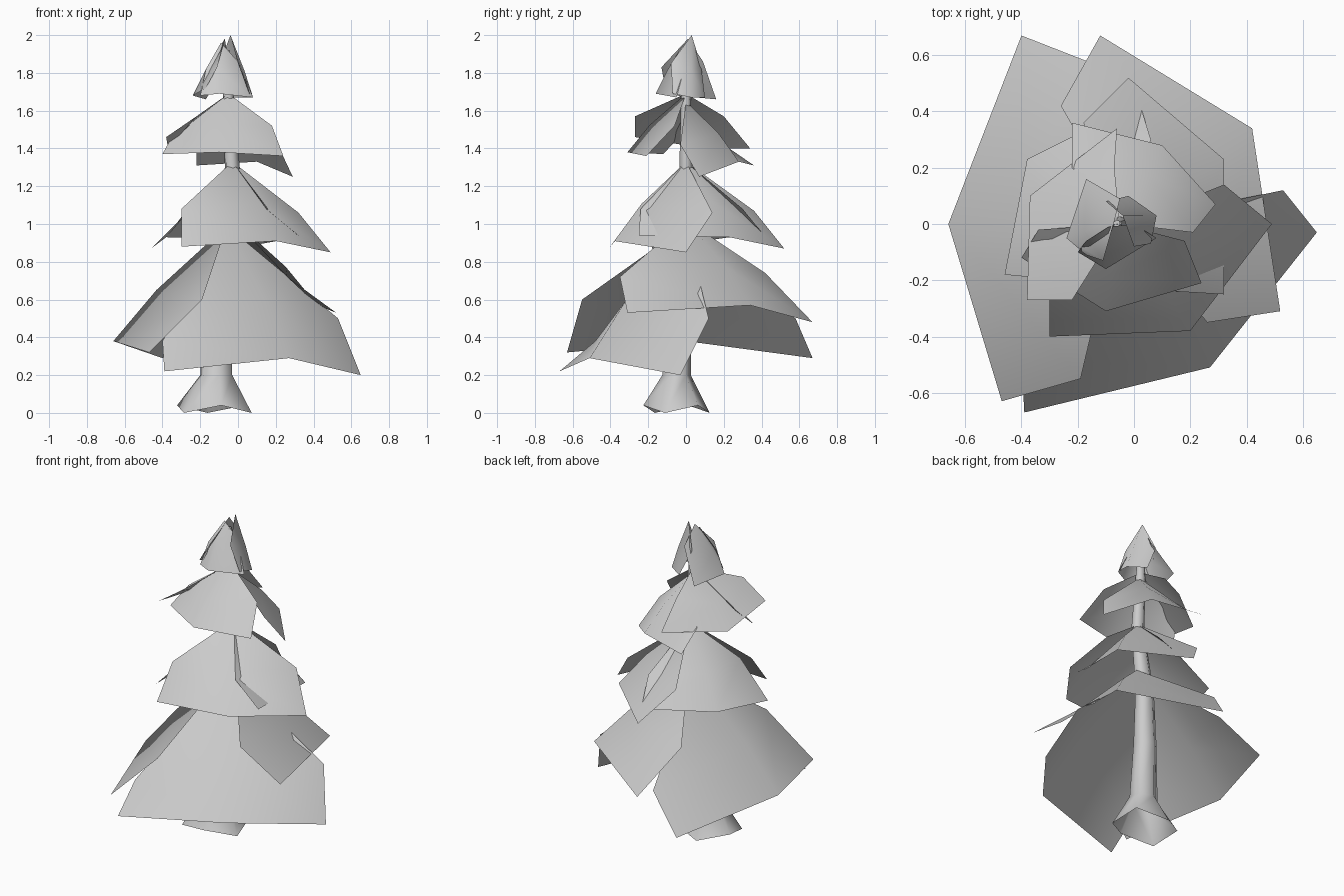
import bpy, bmesh, math
from mathutils import Vector


def finish(bm, name):
    bmesh.ops.recalc_face_normals(bm, faces=bm.faces[:])
    me = bpy.data.meshes.new(name)
    bm.to_mesh(me)
    bm.free()
    for p in me.polygons:
        p.use_smooth = True
    ob = bpy.data.objects.new(name, me)
    bpy.context.collection.objects.link(ob)
    return ob


def sheet(name, apex, rim, bulge=0.045):
    """Open bough: apex, bulged middle ring, drooping rim.
    First and last rim entries are the middle-ring corners."""
    apex = Vector(apex)
    pts = [Vector(p) for p in rim]
    outer = pts[1:-1]
    mid = []
    for p in outer:
        d = p - apex
        mid.append(apex + d * 0.62 + Vector((0, 0, bulge * d.length)))
    mid[0], mid[-1] = pts[0], pts[-1]
    bm = bmesh.new()
    a = bm.verts.new(apex)
    m = [bm.verts.new(p) for p in mid]
    o = [bm.verts.new(p) for p in outer]
    for i in range(len(o) - 1):
        bm.faces.new((a, m[i], m[i + 1]))
        bm.faces.new((m[i], o[i], o[i + 1], m[i + 1]))
    return finish(bm, name)


# trunk: six-sided, flared foot, slight lean (x, y, z, radius)
rings = [(-0.125, -0.05, 0.02, 0.21), (-0.115, -0.05, 0.2, 0.09),
         (-0.11, -0.03, 0.55, 0.075), (-0.09, -0.01, 0.9, 0.06),
         (-0.03, 0.0, 1.3, 0.042), (-0.05, 0.0, 1.65, 0.032),
         (-0.06, 0.0, 1.92, 0.015)]
bm = bmesh.new()
prev = None
for k, (x, y, z, r) in enumerate(rings):
    cur = []
    for i in range(6):
        t = math.radians(60 * i - 20)
        dz = -0.02 * math.cos(3 * t + 1) if k == 0 else 0
        cur.append(bm.verts.new((x + r * math.cos(t), y + 0.85 * r * math.sin(t), z + dz)))
    if prev:
        for i in range(6):
            j = (i + 1) % 6
            bm.faces.new((prev[i], prev[j], cur[j], cur[i]))
    prev = cur
finish(bm, "trunk")

# lowest tier
low = (-0.06, 0, 0.99)
sheet("low_bough_front", low, [(-0.40, -0.48, 0.38), (-0.39, -0.67, 0.22), (0.27, -0.51, 0.29),
                               (0.65, -0.03, 0.20), (0.53, 0.12, 0.50)])
sheet("low_bough_left", low, [(-0.19, -0.55, 0.60), (-0.47, -0.63, 0.32), (-0.66, 0.0, 0.38),
                              (-0.40, 0.67, 0.29), (-0.17, 0.58, 0.50)])
sheet("low_bough_back", (-0.02, 0, 1.02), [(0.26, -0.35, 0.72), (0.52, -0.31, 0.53), (0.42, 0.34, 0.57),
                                           (-0.12, 0.67, 0.48), (-0.26, 0.42, 0.74)])

# second tier
second = (-0.03, 0, 1.33)
sheet("second_bough_front", second, [(-0.30, -0.24, 1.08), (-0.30, -0.40, 0.88), (0.20, -0.38, 0.91),
                                     (0.49, 0.0, 0.85), (0.32, 0.14, 1.06)], 0.06)
sheet("second_bough_back", second, [(0.15, -0.24, 1.08), (0.32, -0.25, 0.94), (0.32, 0.23, 0.93),
                                    (-0.02, 0.52, 0.87), (-0.18, 0.36, 1.07)], 0.06)
sheet("second_bough_left", second, [(-0.25, -0.20, 1.08), (-0.46, -0.18, 0.87), (-0.38, 0.23, 0.93),
                                    (0.02, 0.43, 0.92), (0.06, 0.30, 1.08)])

# third tier
third = (-0.05, 0, 1.69)
sheet("third_bough_front", third, [(-0.34, -0.02, 1.48), (-0.40, -0.12, 1.37), (-0.10, -0.31, 1.38),
                                   (0.24, -0.21, 1.36), (0.18, -0.06, 1.52)], 0.06)
sheet("third_bough_back", (-0.04, 0, 1.65), [(-0.22, 0.20, 1.42), (-0.22, 0.36, 1.31), (0.10, 0.28, 1.33),
                                             (0.29, 0.07, 1.25), (0.21, -0.03, 1.42)], 0.06)
sheet("third_bough_left", third, [(-0.22, -0.27, 1.57), (-0.38, -0.27, 1.46), (-0.37, 0.10, 1.40),
                                  (-0.06, 0.34, 1.40), (-0.07, 0.20, 1.57)])

# crown tier
sheet("crown_front", (-0.09, -0.01, 1.96), [(-0.17, -0.06, 1.82), (-0.20, -0.10, 1.68), (-0.10, -0.16, 1.69),
                                            (0.08, -0.05, 1.67), (0.0, 0.0, 1.86)])
sheet("crown_back", (-0.04, 0.03, 2.0), [(0.0, -0.08, 1.85), (0.06, -0.07, 1.69), (0.08, 0.03, 1.67),
                                         (-0.02, 0.10, 1.67), (-0.10, 0.08, 1.84)])
sheet("crown_left", (-0.07, 0.01, 1.98), [(-0.11, -0.13, 1.83), (-0.17, -0.11, 1.72), (-0.24, -0.05, 1.68),
                                          (-0.17, 0.16, 1.66), (-0.05, 0.09, 1.86)])
